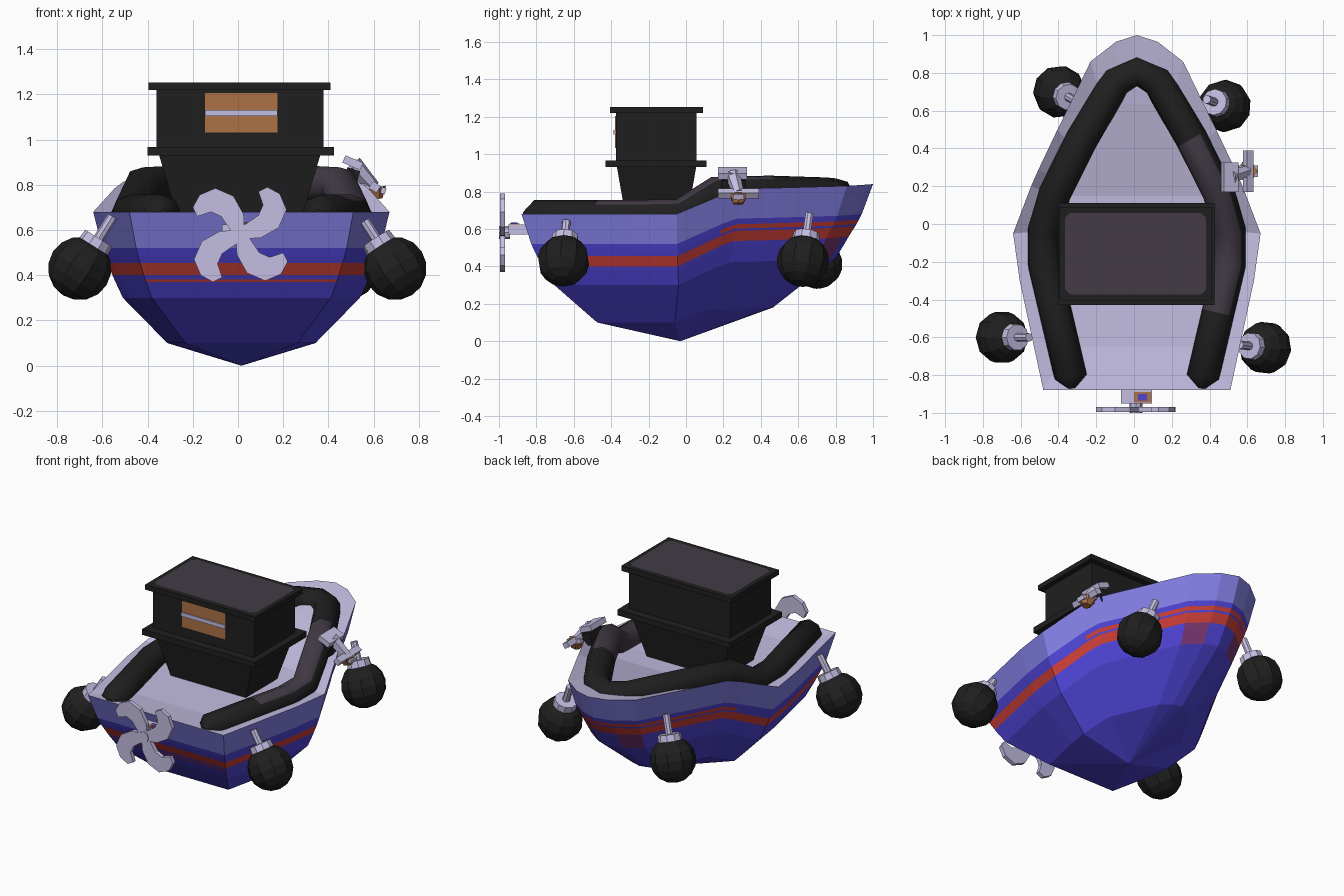
import bpy, bmesh, math
from mathutils import Vector, Matrix

if "Cube" in bpy.data.objects:
    bpy.data.objects.remove(bpy.data.objects["Cube"])

CX = 0.015  # centre line of the boat


def srgb(r, g, b):
    f = lambda c: (c / 12.92) if c <= 0.04045 else ((c + 0.055) / 1.055) ** 2.4
    return (f(r / 255), f(g / 255), f(b / 255), 1)


def mat(name, *rgb):
    m = bpy.data.materials.new(name)
    m.diffuse_color = srgb(*rgb)
    m.use_nodes = True
    m.node_tree.nodes["Principled BSDF"].inputs["Base Color"].default_value = m.diffuse_color
    return m


BLUE = mat("hull blue", 78, 67, 212)
LIGHT = mat("light blue band", 130, 125, 226)
RED = mat("stripe red", 202, 62, 54)
MAROON = mat("bow maroon", 118, 52, 112)
LAV = mat("pale lavender", 196, 190, 226)
BLACK = mat("soft black", 31, 31, 31)
ROOF = mat("roof grey", 67, 59, 70)
BROWN = mat("copper brown", 174, 114, 70)


def finish(name, bm, *mats):
    bmesh.ops.recalc_face_normals(bm, faces=bm.faces)
    me = bpy.data.meshes.new(name)
    bm.to_mesh(me)
    bm.free()
    for m in mats:
        me.materials.append(m)
    ob = bpy.data.objects.new(name, me)
    bpy.context.collection.objects.link(ob)
    return ob


def box(name, m, x0, x1, y0, y1, z0, z1, bottom=1.0, tilt=0.0):
    """Box by extents; bottom scales the lower face, tilt turns it about y."""
    bm = bmesh.new()
    bmesh.ops.create_cube(bm, size=1)
    for v in bm.verts:
        s = bottom if v.co.z < 0 else 1
        v.co = Vector((v.co.x * (x1 - x0) * s, v.co.y * (y1 - y0) * s, v.co.z * (z1 - z0)))
    c = Vector(((x0 + x1) / 2, (y0 + y1) / 2, (z0 + z1) / 2))
    bm.transform(Matrix.Translation(c) @ Matrix.Rotation(tilt, 4, 'Y'))
    return finish(name, bm, m)


def rod(name, m, a, b, r1, r2=None, sides=8):
    a, b = Vector(a), Vector(b)
    bm = bmesh.new()
    bmesh.ops.create_cone(bm, cap_ends=True, segments=sides, radius1=r1,
                          radius2=r1 if r2 is None else r2, depth=(b - a).length)
    rot = (b - a).to_track_quat('Z', 'Y').to_matrix().to_4x4()
    bm.transform(Matrix.Translation((a + b) / 2) @ rot)
    return finish(name, bm, m)


def plate(name, m, pts, y0, y1):
    """Extrude an x-z outline along y."""
    bm = bmesh.new()
    f = bm.faces.new([bm.verts.new((x, y0, z)) for x, z in pts])
    ext = bmesh.ops.extrude_face_region(bm, geom=[f])
    for v in ext['geom']:
        if isinstance(v, bmesh.types.BMVert):
            v.co.y = y1
    return finish(name, bm, m)


# hull: deck outline (half width, y, sheer rise) repeated at shrinking levels
half = [(0.495, -0.88, 0), (0.62, -0.3, 0), (0.655, -0.05, 0), (0.56, 0.2, 0.105),
        (0.52, 0.29, 0.135), (0.42, 0.5, 0.14), (0.245, 0.86, 0.15), (0.11, 0.965, 0.157)]
ring = [(-x, y, r) for x, y, r in half] + [(0, 1.0, 0.16)] + half[::-1]
# level height, outline scale, share of the sheer rise, shift along y
levels = [(0.68, 1, 1, 0), (0.52, 0.94, 1, 0), (0.49, 0.925, 1, 0), (0.467, 0.912, 1, 0),
          (0.455, 0.905, 1, 0), (0.40, 0.87, 1, 0), (0.38, 0.857, 0.98, 0),
          (0.37, 0.85, 0.97, 0), (0.30, 0.80, 0.9, 0), (0.10, 0.5, 0.5, -0.035)]
bm = bmesh.new()
rows = [[bm.verts.new((CX + x * s, y * s + dy, z + r * k)) for x, y, r in ring]
        for z, s, k, dy in levels]
n = len(ring)
for li in range(len(rows) - 1):
    for i in range(n):
        j = (i + 1) % n
        f = bm.faces.new((rows[li][i], rows[li][j], rows[li + 1][j], rows[li + 1][i]))
        y = f.calc_center_median().y
        stripe = li == 4 or (li == 2 and y > 0.12) or (li == 6 and i == n - 1)
        bow_patch = 5 <= li <= 7 and i in (6, 9)
        f.material_index = 1 if li == 0 else 2 if stripe else 4 if bow_patch else 0
keel = bm.verts.new((CX, -0.03, 0))
for i in range(n):
    bm.faces.new((rows[-1][i], rows[-1][(i + 1) % n], keel))
# rim and sunken deck closing the top
S = 0.74
inner = [bm.verts.new((CX + x * S, y * S, 0.655 + 0.14 * min(1, max(0, (y * S - 0.1) / 0.6))))
         for x, y, r in ring]
for i in range(n):
    j = (i + 1) % n
    bm.faces.new((rows[0][i], rows[0][j], inner[j], inner[i])).material_index = 3
for i in range(n // 2 - 1):
    bm.faces.new((inner[i], inner[i + 1], inner[n - 2 - i], inner[n - 1 - i])).material_index = 3
c = n // 2
bm.faces.new((inner[c - 1], inner[c], inner[c + 1])).material_index = 3
finish("hull", bm, BLUE, LIGHT, RED, LAV, MAROON)

# rubber tube around the deck
path = [(0.345, -0.87, 0.67, 0.25), (0.35, -0.81, 0.67, 1), (0.43, -0.47, 0.67, 1),
        (0.49, -0.22, 0.67, 1), (0.49, -0.03, 0.675, 1), (0.435, 0.16, 0.795, 1),
        (0.29, 0.45, 0.8, 1), (0.11, 0.755, 0.79, 1)]
pts = [(-x, y, z, r) for x, y, z, r in path] + [(0, 0.81, 0.785, 1)] + path[::-1]
cu = bpy.data.curves.new("bumper_tube", 'CURVE')
cu.dimensions = '3D'
cu.bevel_depth = 0.086
cu.bevel_resolution = 2
cu.use_fill_caps = True
sp = cu.splines.new('POLY')
sp.points.add(len(pts) - 1)
for p, (x, y, z, r) in zip(sp.points, pts):
    p.co = (x + CX, y, z, 1)
    p.radius = r
cu.materials.append(BLACK)
cu.materials.append(ROOF)
tube = bpy.data.objects.new("bumper_tube", cu)
bpy.context.collection.objects.link(tube)
bpy.context.view_layer.objects.active = tube
tube.select_set(True)
bpy.ops.object.convert(target='MESH')
# greyer worn section on the starboard side
for p in tube.data.polygons:
    if p.center.x > 0.25 and -0.47 < p.center.y < 0.4 and p.normal.x < 0.5:
        p.material_index = 1

# cabin: tapered base, ledge, body, roof
box("cabin_base", BLACK, -0.35, 0.365, -0.37, 0.055, 0.62, 0.935, bottom=0.74)
box("cabin_ledge", BLACK, -0.40, 0.425, -0.43, 0.11, 0.93, 0.967)
box("cabin_body", BLACK, -0.36, 0.378, -0.375, 0.055, 0.96, 1.225)
box("roof_rim", BLACK, -0.395, 0.41, -0.405, 0.09, 1.22, 1.253)
bm = bmesh.new()
b = 0.025
outline = []
for sx, sy, flip in ((1, 1, 0), (-1, 1, 1), (-1, -1, 0), (1, -1, 1)):
    pair = [(sx * 0.373, sy * (0.215 - b)), (sx * (0.373 - b), sy * 0.215)]
    outline += pair[::-1] if flip else pair
bm.faces.new([bm.verts.new((x + 0.008, y - 0.157, 1.2555)) for x, y in outline])
finish("roof_panel", bm, ROOF)
box("cabin_window", BROWN, -0.145, 0.175, -0.38, -0.372, 1.032, 1.205)
box("window_bar", LAV, -0.145, 0.175, -0.388, -0.374, 1.105, 1.13)

# hanging ball fenders with collar and rod
fenders = [((-0.70, -0.60, 0.43), (-0.555, -0.60, 0.66)), ((0.695, -0.655, 0.43), (0.56, -0.64, 0.64)),
           ((-0.395, 0.70, 0.42), (-0.31, 0.65, 0.68)), ((0.48, 0.625, 0.43), (0.385, 0.66, 0.68))]
for k, (ball, top) in enumerate(fenders):
    ball, top = Vector(ball), Vector(top)
    d = (top - ball).normalized()
    bm = bmesh.new()
    bmesh.ops.create_uvsphere(bm, u_segments=10, v_segments=8, radius=0.14)
    bm.transform(Matrix.Translation(ball) @ d.to_track_quat('Z', 'Y').to_matrix().to_4x4())
    finish(f"fender_ball_{k}", bm, BLACK)
    rod(f"fender_collar_{k}", LAV, ball + d * 0.115, ball + d * 0.158, 0.074, 0.07, 10)
    rod(f"fender_rod_{k}", LAV, ball + d * 0.15, top, 0.023)

# stern propeller
blade = [(0, -0.02), (0.09, -0.015), (0.17, 0.03), (0.205, 0.11), (0.175, 0.18), (0.12, 0.21),
         (0.08, 0.19), (0.10, 0.13), (0.08, 0.085), (0, 0.03)]
for k in range(4):
    a = k * math.pi / 2
    ca, sa = math.cos(a), math.sin(a)
    plate(f"propeller_blade_{k}", LAV,
          [(0.01 + x * ca - z * sa, 0.58 + x * sa + z * ca) for x, z in blade], -0.995, -0.968)
rod("propeller_hub", LAV, (0.01, -1.0, 0.58), (0.01, -0.94, 0.58), 0.035)
box("propeller_shaft", LAV, -0.07, 0.095, -0.95, -0.82, 0.57, 0.625)
box("shaft_plate", BROWN, 0.0, 0.09, -0.945, -0.89, 0.624, 0.63)
box("shaft_light", BLUE, 0.02, 0.07, -0.935, -0.90, 0.628, 0.634)

# clamp fitting with small propeller on the starboard rim
box("clamp_cap", LAV, 0.465, 0.55, 0.17, 0.325, 0.88, 0.915, tilt=0.4)
rod("clamp_post", LAV, (0.51, 0.25, 0.89), (0.60, 0.28, 0.79), 0.042, 0.03, 6)
box("clamp_arm_long", LAV, 0.585, 0.625, 0.17, 0.39, 0.772, 0.808, tilt=0.6)
box("clamp_arm_short", LAV, 0.55, 0.655, 0.25, 0.31, 0.772, 0.80, tilt=0.3)
rod("clamp_knob", BROWN, (0.60, 0.28, 0.785), (0.61, 0.28, 0.735), 0.055, 0.03, 6)
box("clamp_jaw", BLACK, 0.47, 0.53, 0.19, 0.32, 0.79, 0.87, tilt=0.3)
